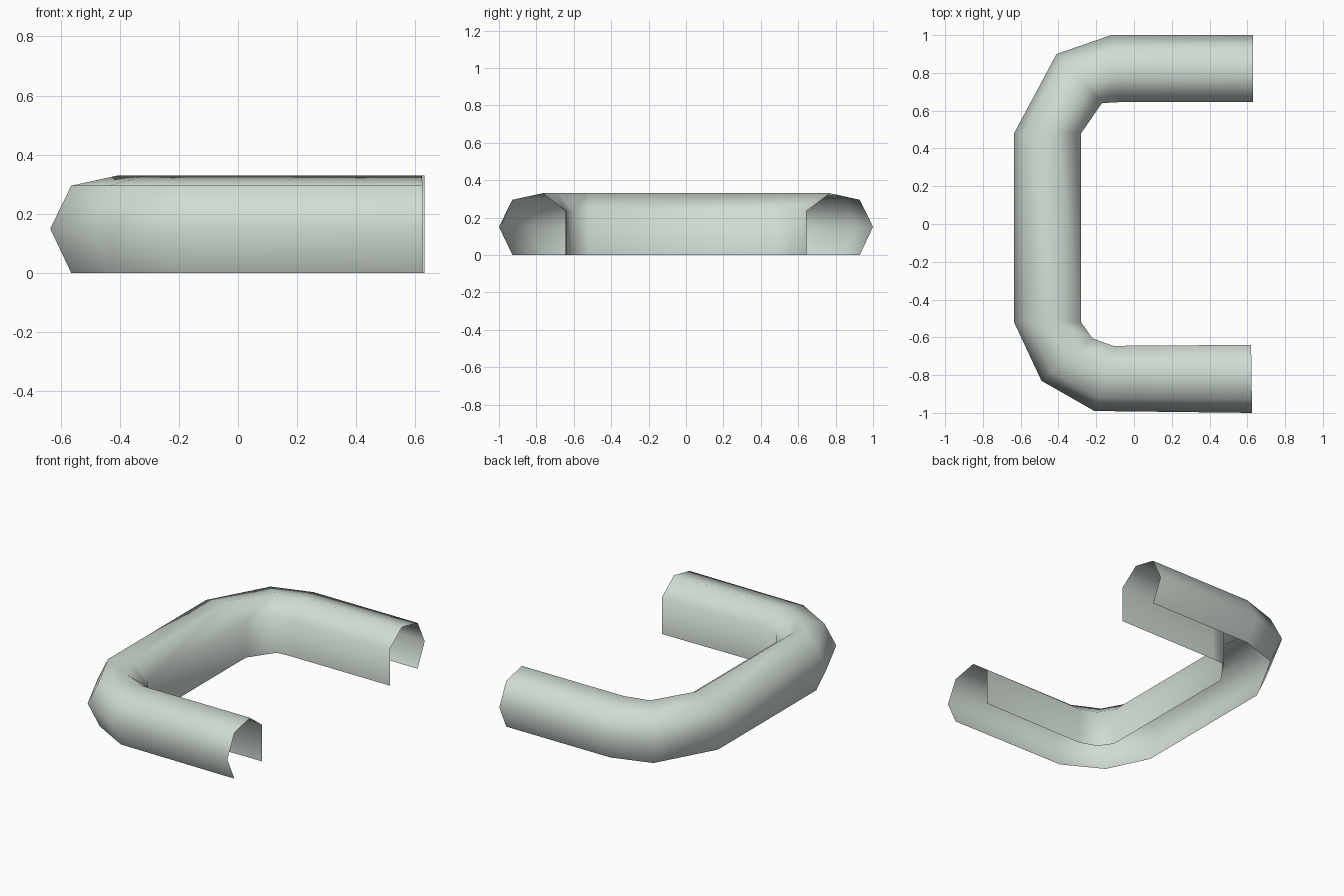
import bpy, bmesh
from mathutils import Vector

if "Cube" in bpy.data.objects:
    bpy.data.objects.remove(bpy.data.objects["Cube"])

# Plan paths of the outer and inner edges (x, y)
outer = [(0.63, 1.0), (-0.12, 1.0), (-0.41, 0.9), (-0.635, 0.48),
         (-0.635, -0.52), (-0.49, -0.83), (-0.21, -0.99), (0.625, -1.0)]
inner = [(0.63, 0.645), (-0.08, 0.645), (-0.17, 0.64), (-0.28, 0.48),
         (-0.28, -0.52), (-0.22, -0.605), (-0.11, -0.645), (0.62, -0.64)]
# Open-bottomed cross-section: (fraction from outer to inner edge, height)
profile = [(0.2, 0.0), (0.0, 0.15), (0.2, 0.295), (0.65, 0.33), (1.0, 0.235), (1.0, 0.0)]

# Bent open shell
bm = bmesh.new()
rings = []
for o, i in zip(outer, inner):
    o, i = Vector(o), Vector(i)
    rings.append([bm.verts.new((*o.lerp(i, t), z)) for t, z in profile])
for a, b in zip(rings, rings[1:]):
    for k in range(len(profile) - 1):
        f = bm.faces.new((a[k], a[k + 1], b[k + 1], b[k]))
        f.smooth = True
# Make the surface face outwards
bm.normal_update()
top = max(bm.faces, key=lambda f: abs(f.normal.z))
if top.normal.z < 0:
    bmesh.ops.reverse_faces(bm, faces=bm.faces[:])

mesh = bpy.data.meshes.new("bent_shell")
bm.to_mesh(mesh)
bm.free()
mat = bpy.data.materials.new("pale grey green")
mat.diffuse_color = (0.64, 0.72, 0.66, 1)
mat.use_nodes = True
mat.node_tree.nodes["Principled BSDF"].inputs["Base Color"].default_value = mat.diffuse_color
mesh.materials.append(mat)
bpy.context.collection.objects.link(bpy.data.objects.new("bent_shell", mesh))
